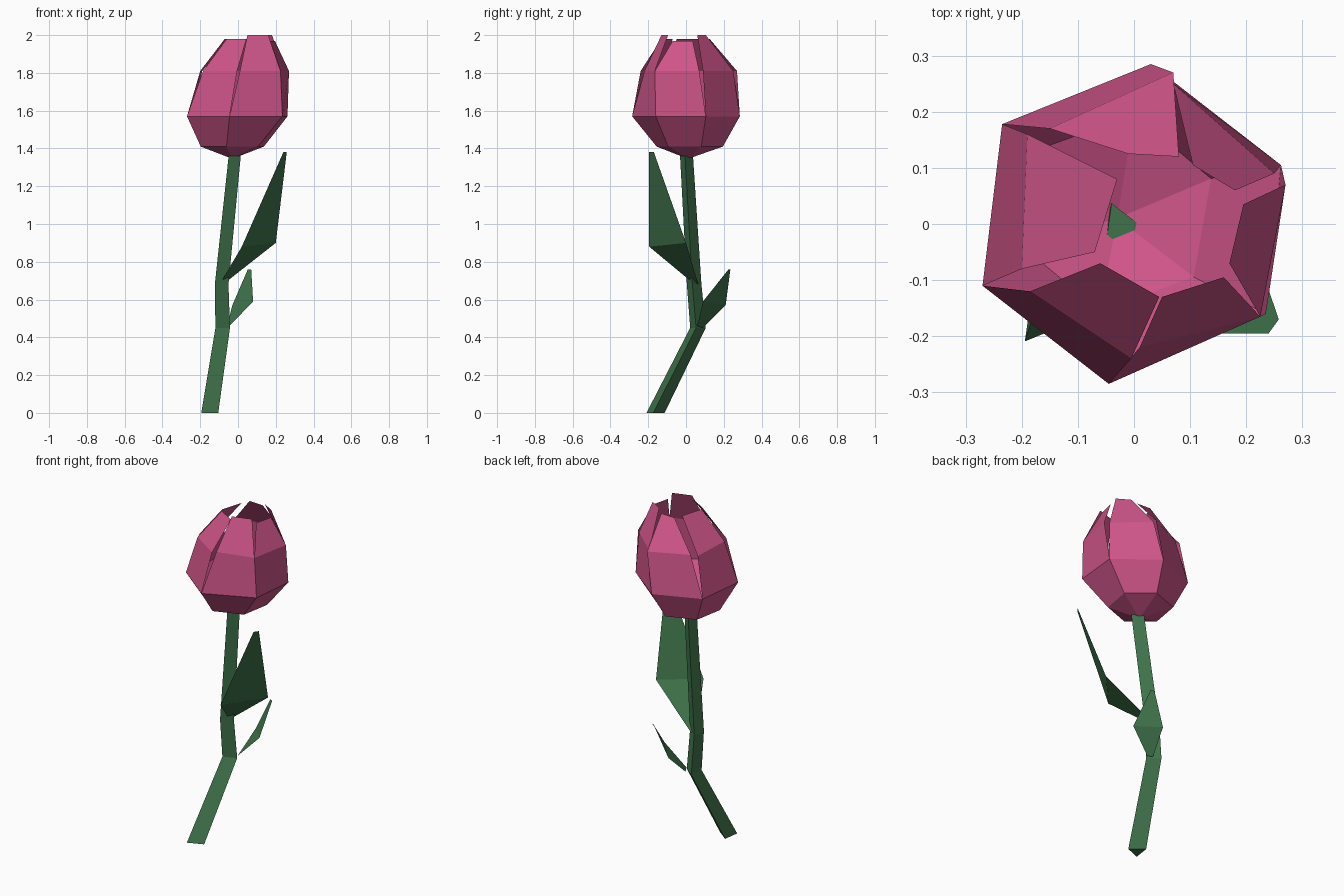
import bpy
from math import cos, sin, radians


def material(name, color):
    m = bpy.data.materials.new(name)
    m.diffuse_color = (*color, 1)
    return m


pink = material("petal_pink", (0.62, 0.09, 0.25))
green = material("leaf_green", (0.05, 0.17, 0.07))


def build(name, verts, faces, mat):
    mesh = bpy.data.meshes.new(name)
    mesh.from_pydata(verts, [], faces)
    mesh.materials.append(mat)
    obj = bpy.data.objects.new(name, mesh)
    bpy.context.collection.objects.link(obj)
    return obj


def ring(center, radius, count, start):
    x, y, z = center
    return [(x + radius * cos(radians(start + 360 * i / count)),
             y + radius * sin(radians(start + 360 * i / count)), z)
            for i in range(count)]


# Stem: three-sided tube along a bent path
path = [((-0.16, -0.165, 0), 0.056), ((-0.09, 0.06, 0.45), 0.048),
        ((-0.095, 0.04, 0.68), 0.045), ((-0.025, 0, 1.36), 0.04)]
verts = [v for c, r in path for v in ring(c, r, 3, -8)]
faces = [(3 * k + i, 3 * k + (i + 1) % 3, 3 * k + 3 + (i + 1) % 3, 3 * k + 3 + i)
         for k in range(len(path) - 1) for i in range(3)]
build("stem", verts, faces + [(2, 1, 0), (9, 10, 11)], green)

# Leaves: two folded quads running base, middle, tip
LEAF_FACES = [(0, 1, 3, 2), (2, 3, 5, 4)]
build("large_leaf", [(-0.08, 0.01, 0.71), (-0.08, 0.065, 0.68),
                     (0.02, -0.195, 0.88), (0.2, 0.0, 0.9),
                     (0.24, -0.195, 1.38), (0.258, -0.17, 1.38)], LEAF_FACES, green)
build("small_leaf", [(-0.045, 0.06, 0.46), (-0.06, 0.09, 0.45),
                     (0.08, 0.09, 0.59), (-0.03, 0.21, 0.57),
                     (0.07, 0.225, 0.76), (0.052, 0.235, 0.76)], LEAF_FACES, green)

# Flower: widest corners, counter-clockwise from the right
belly = [(0.262, 0.105), (0.03, 0.285), (-0.235, 0.178),
         (-0.27, -0.11), (-0.045, -0.285), (0.235, -0.16)]
cup = ring((-0.03, 0.02, 1.41), 0.178, 6, 20)
base = (-0.03, 0.01, 1.345)

# Each petal: shoulder pair, tip pair, tip height
petals = [
    ((0.25, 0.09), (0.07, 0.25), (0.18, 0.06), (0.105, 0.105), 2.0),
    ((0.07, 0.27), (-0.15, 0.17), (0.08, 0.12), (-0.01, 0.125), 1.98),
    ((-0.19, 0.16), (-0.2, -0.08), (-0.03, 0.08), (-0.07, -0.05), 1.98),
    ((-0.185, -0.12), (-0.005, -0.24), (-0.06, -0.07), (0.045, -0.13), 1.98),
    ((0.01, -0.22), (0.225, -0.165), (0.05, -0.13), (0.16, -0.095), 2.0),
    ((0.225, -0.165), (0.27, 0.07), (0.17, -0.07), (0.195, 0.035), 1.97),
]
for i, (s0, s1, t0, t1, top) in enumerate(petals):
    j = (i + 1) % 6
    verts = [base, cup[i], cup[j], (*belly[i], 1.57), (*belly[j], 1.57),
             (*s0, 1.81), (*s1, 1.81), (*t0, top), (*t1, top)]
    build(f"petal_{i + 1}", verts,
          [(0, 2, 1)[::-1], (1, 2, 4, 3), (3, 4, 6, 5), (5, 6, 8, 7)], pink)
